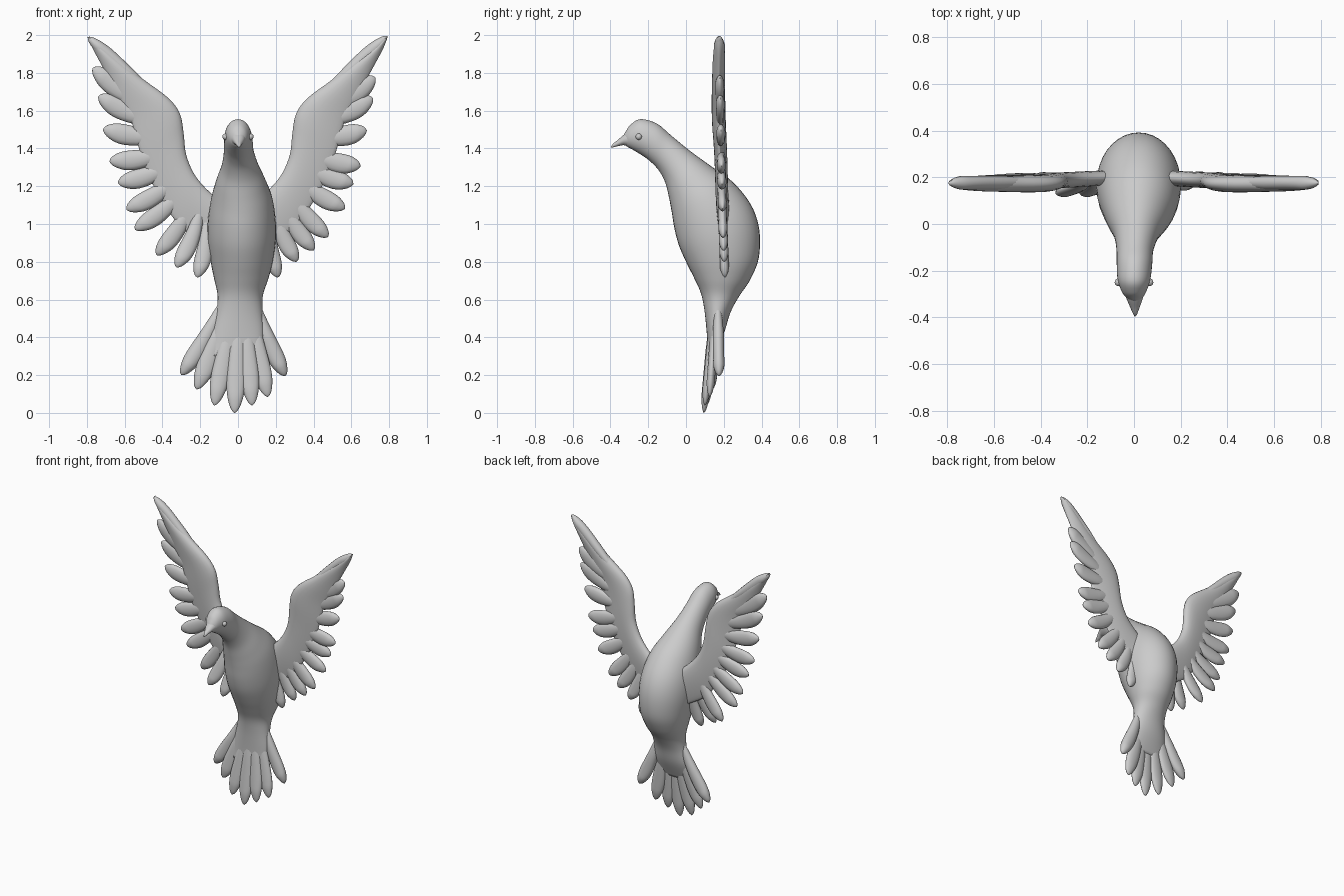
import bpy, bmesh, math
from mathutils import Vector

mat = bpy.data.materials.new("plaster_grey")
mat.diffuse_color = (0.6, 0.6, 0.6, 1)


def spline(rows, steps):
    """Catmull-Rom interpolation through rows of numbers."""
    out, n = [], len(rows)
    for i in range(n - 1):
        a, b, c, d = rows[max(i - 1, 0)], rows[i], rows[i + 1], rows[min(i + 2, n - 1)]
        for s in range(steps):
            t = s / steps
            out.append([0.5 * (2 * q + (r - p) * t + (2 * p - 5 * q + 4 * r - u) * t * t
                               + (3 * q - p - 3 * r + u) * t ** 3)
                        for p, q, r, u in zip(a, b, c, d)])
    return out + [list(rows[-1])]


def loft(name, rings):
    """Skin a list of closed rings and cap both ends."""
    bm = bmesh.new()
    vs = [[bm.verts.new(p) for p in ring] for ring in rings]
    n = len(rings[0])
    for a, b in zip(vs, vs[1:]):
        for i in range(n):
            j = (i + 1) % n
            bm.faces.new((a[i], a[j], b[j], b[i]))
    bm.faces.new(vs[0])
    bm.faces.new(vs[-1])
    bmesh.ops.recalc_face_normals(bm, faces=bm.faces)
    me = bpy.data.meshes.new(name)
    bm.to_mesh(me)
    bm.free()
    for p in me.polygons:
        p.use_smooth = True
    me.materials.append(mat)
    ob = bpy.data.objects.new(name, me)
    bpy.context.collection.objects.link(ob)
    return ob


def ellipse(centre, u, v, n):
    return [centre + u * math.cos(2 * math.pi * k / n) + v * math.sin(2 * math.pi * k / n)
            for k in range(n)]


def trunk(name, rows, n=36):
    """Rows: belly y, belly z, back y, back z, half width, centre x."""
    rings = []
    for by, bz, ty, tz, w, cx in spline(rows, 5):
        lo, hi = Vector((cx, by, bz)), Vector((cx, ty, tz))
        rings.append(ellipse((lo + hi) / 2, Vector((w, 0, 0)), (hi - lo) / 2, n))
    return loft(name, rings)


# length fraction, width fraction of a feather
BLADE = [(0, .35), (.2, .6), (.45, .85), (.68, 1), (.82, .92), (.92, .64), (.975, .34), (1, .03)]


def feather(name, root, tip, width, thick, bow=0.0):
    root, tip = Vector(root), Vector(tip)
    d = tip - root
    side = Vector((d.z, 0, -d.x)).normalized()
    normal = d.cross(side).normalized()
    rings = []
    for t, w in spline(BLADE, 3):
        c = root + d * t + side * bow * math.sin(math.pi * t)
        rings.append(ellipse(c, side * width * w, normal * thick * min(1, w * 1.2), 14))
    return loft(name, rings)


# Head, neck and body in one smooth skin
trunk("body", [
    (-.332, 1.43, -.332, 1.468, .012, .003),
    (-.315, 1.412, -.318, 1.492, .034, .002),
    (-.285, 1.395, -.292, 1.527, .053, .0),
    (-.235, 1.365, -.24, 1.555, .070, .0),
    (-.19, 1.332, -.155, 1.532, .076, .002),
    (-.145, 1.285, -.08, 1.47, .079, .004),
    (-.11, 1.22, .02, 1.388, .096, .01),
    (-.09, 1.14, .13, 1.308, .130, .015),
    (-.075, 1.06, .25, 1.22, .160, .02),
    (-.06, .97, .345, 1.10, .178, .02),
    (-.035, .88, .388, .97, .180, .02),
    (.005, .79, .385, .82, .165, .02),
    (.045, .71, .34, .705, .143, .017),
    (.08, .63, .28, .615, .120, .012),
    (.098, .54, .235, .53, .122, .008),
    (.11, .42, .20, .42, .135, .0),
    (.118, .30, .145, .30, .12, -.01)])

# Hooked beak
trunk("beak", [
    (-.30, 1.408, -.30, 1.495, .042, .002),
    (-.33, 1.417, -.33, 1.472, .031, .003),
    (-.36, 1.412, -.36, 1.446, .019, .004),
    (-.385, 1.406, -.385, 1.426, .009, .005),
    (-.396, 1.405, -.396, 1.410, .002, .005)], 20)

# Eyes
for s, label in ((1, "right"), (-1, "left")):
    c = Vector((s * .066, -.25, 1.462))
    rings = []
    for k in range(9):
        a = math.pi * (k + .05) / 8.1
        r = .017 * math.sin(a)
        rings.append(ellipse(c + Vector((0, 0, .017 * math.cos(a))),
                             Vector((r, 0, 0)), Vector((0, r, 0)), 14))
    loft("eye_" + label, rings)

# Wing membrane: leading x, z, trailing x, z, centre y, half thickness
PANEL = [(.08, 1.11, .10, .86, .20, .034),
         (.17, 1.188, .18, .90, .195, .036),
         (.235, 1.27, .30, .98, .19, .037),
         (.275, 1.37, .40, 1.12, .187, .037),
         (.288, 1.48, .48, 1.27, .182, .038),
         (.308, 1.585, .53, 1.42, .175, .04),
         (.37, 1.668, .57, 1.56, .172, .04),
         (.50, 1.765, .63, 1.67, .172, .038),
         (.65, 1.882, .705, 1.81, .174, .036),
         (.75, 1.962, .767, 1.925, .176, .028),
         (.79, 1.994, .79, 1.985, .177, .01)]
# Feather tips from the wing tip down to the flank
TIPS = {
    "right": [(.79, 1.995), (.727, 1.775), (.715, 1.665), (.682, 1.495), (.648, 1.305), (.61, 1.21),
              (.565, 1.08), (.475, .93), (.40, .86), (.31, .80), (.21, .717)],
    "left": [(.795, 1.99), (.77, 1.825), (.74, 1.675), (.715, 1.50), (.68, 1.33), (.635, 1.215),
             (.59, 1.075), (.545, .97), (.43, .835), (.325, .77), (.215, .717)]}

for s, label in ((1, "right"), (-1, "left")):
    # Tapered wing arm, thick at the leading edge
    rings = []
    for lx, lz, tx, tz, y, th in spline(PANEL, 4):
        ring = []
        for k in range(24):
            a = 2 * math.pi * k / 24
            f = (1 - math.cos(a)) / 2
            ring.append(Vector((s * (lx + (tx - lx) * f), y + th * math.sin(a) * (1.2 - .7 * f),
                                lz + (tz - lz) * f)))
        rings.append(ring)
    loft("wing_arm_" + label, rings)
    # Fanned flight feathers
    for i, (x, z) in enumerate(TIPS[label]):
        f = i / 10
        root = Vector((s * (.40 - .23 * f), .178 + .015 * f, 1.64 - .58 * f))
        y = .176 + .03 * f
        if s < 0 and i > 8:
            y = .13
        width = .036 if i == 0 else .058 - .014 * f
        feather(f"wing_feather_{label}_{i + 1}", root, (s * x, y, z), width,
                .03 if i == 0 else .024, s * .02 * (i > 0))

# Tail fan: tip x, y, z
TAIL = [(-.30, .165, .20), (-.22, .14, .125), (-.125, .11, .04), (-.018, .095, .0),
        (.075, .10, .04), (.158, .125, .085), (.25, .175, .195)]
for i, tip in enumerate(TAIL):
    k = i - 3
    root = (.008 + k * .026, .15 + .006 * abs(k), .60)
    feather(f"tail_feather_{i + 1}", root, tip, .05 if abs(k) < 3 else .046,
            .022 if abs(k) < 3 else .03, .012 * k / 3)
